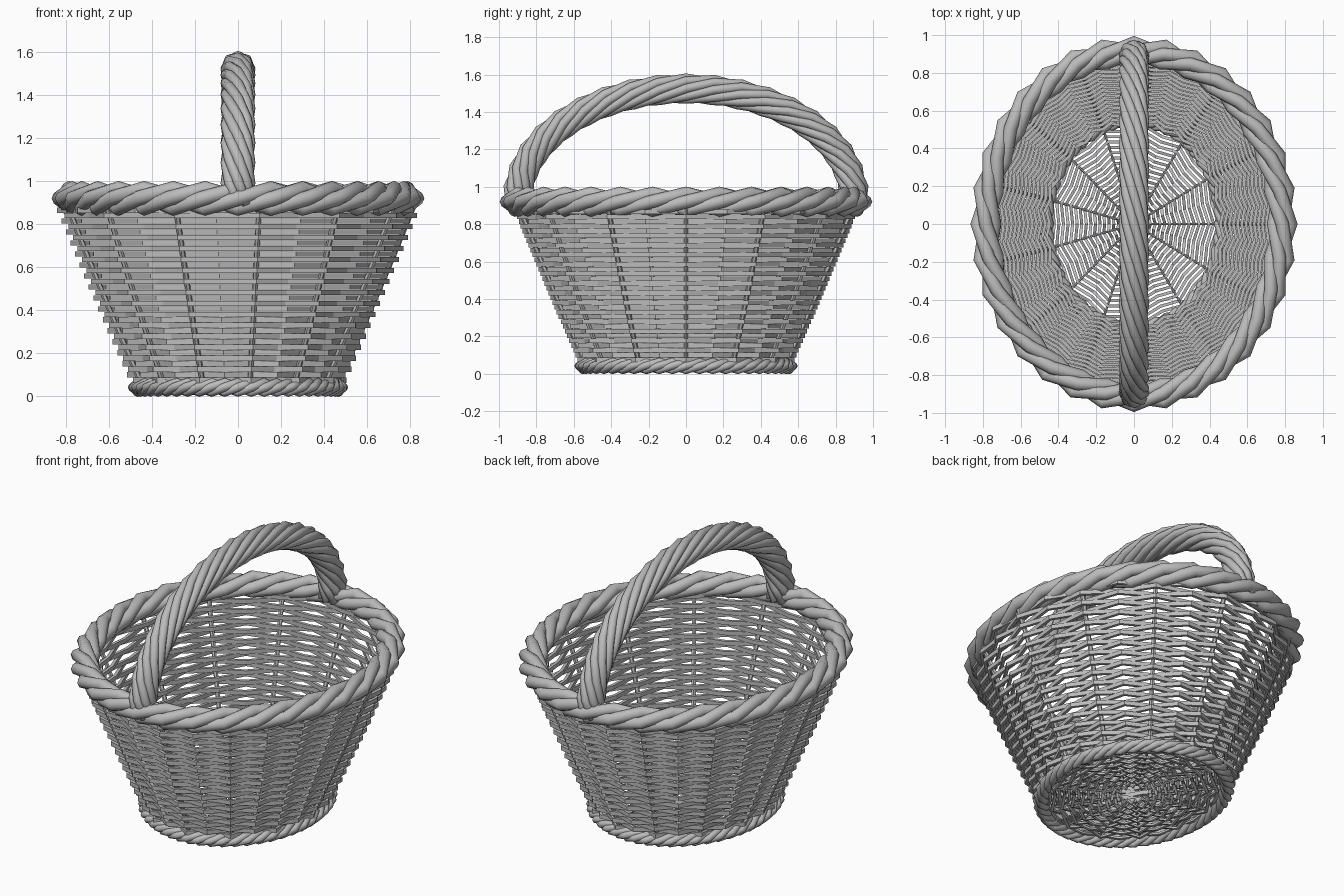
import bpy, bmesh, math
from mathutils import Vector
from math import sin, cos, pi, tau

if "Cube" in bpy.data.objects:
    bpy.data.objects.remove(bpy.data.objects["Cube"])

wicker = bpy.data.materials.new("wicker_grey")
wicker.diffuse_color = (0.5, 0.5, 0.5, 1)
wicker.use_nodes = True
wicker.node_tree.nodes["Principled BSDF"].inputs["Base Color"].default_value = wicker.diffuse_color

STAKES = 13


def sweep(bm, pts, section, ref, closed=False):
    """Sweep a cross-section (side, up) along a list of points."""
    n, m = len(pts), len(section)
    rings = []
    for i, p in enumerate(pts):
        a = pts[(i - 1) % n] if closed else pts[max(i - 1, 0)]
        b = pts[(i + 1) % n] if closed else pts[min(i + 1, n - 1)]
        t = (b - a).normalized()
        side = t.cross(ref).normalized()
        up = side.cross(t)
        rings.append([bm.verts.new(p + side * s + up * u) for s, u in section])
    for i in range(n if closed else n - 1):
        r, q = rings[i], rings[(i + 1) % n]
        for j in range(m):
            k = (j + 1) % m
            bm.faces.new((r[j], r[k], q[k], q[j]))
    if not closed:
        bm.faces.new(rings[0])
        bm.faces.new(rings[-1])


def finish(bm, name, smooth):
    bmesh.ops.recalc_face_normals(bm, faces=bm.faces[:])
    for f in bm.faces:
        f.smooth = smooth
    me = bpy.data.meshes.new(name)
    bm.to_mesh(me)
    bm.free()
    me.materials.append(wicker)
    ob = bpy.data.objects.new(name, me)
    bpy.context.collection.objects.link(ob)
    return ob


def circle(r, n):
    return [(r * cos(tau * i / n), r * sin(tau * i / n)) for i in range(n)]


def box(w, h):
    return [(-w / 2, -h / 2), (w / 2, -h / 2), (w / 2, h / 2), (-w / 2, h / 2)]


Z = Vector((0, 0, 1))
X = Vector((1, 0, 0))


def rope(name, path, binormal, strands, turns, samples, offset, radius, closed):
    """Twisted rope: path(t) gives the centre point and outward normal."""
    bm = bmesh.new()
    for s in range(strands):
        pts = []
        for i in range(samples if closed else samples + 1):
            t = i / samples
            p, nrm = path(t)
            a = tau * (turns * t + s / strands)
            pts.append(p + nrm * (offset * cos(a)) + binormal * (offset * sin(a)))
        sweep(bm, pts, circle(radius, 8), binormal, closed)
    return finish(bm, name, True)


def ring_path(rx, ry, z):
    def path(t):
        a = tau * t
        return (Vector((rx * cos(a), ry * sin(a), z)),
                Vector((cos(a) / rx, sin(a) / ry, 0)).normalized())
    return path


def handle_path(t):
    a = -0.06 + t * (pi + 0.12)
    return (Vector((0, 0.9 * cos(a), 0.93 + 0.595 * sin(a))),
            Vector((0, cos(a) / 0.9, sin(a) / 0.595)).normalized())


# Rim, foot and handle ropes (few samples per turn give the knobbly bends)
rope("rim_rope", ring_path(0.785, 0.915, 0.92), Z, 4, 8, 32, 0.046, 0.035, True)
rope("foot_rope", ring_path(0.468, 0.553, 0.042), Z, 4, 12, 48, 0.024, 0.02, True)
rope("handle_rope", handle_path, X, 8, 2.5, 20, 0.056, 0.025, False)


# Woven wall: closed zigzag rows, each row bending opposite to its neighbours
def wall_point(a, z, off):
    f = (z - 0.07) / 0.80
    f += 0.06 * f * (1 - f)
    return Vector(((0.468 + 0.342 * f + off) * cos(a),
                   (0.548 + 0.342 * f + off) * sin(a), z))


bm = bmesh.new()
ROWS, PITCH = 32, 0.0255
for row in range(ROWS):
    pts = [wall_point(pi * i / STAKES, 0.075 + PITCH * row,
                      0.024 * (-1) ** (i + row)) for i in range(2 * STAKES)]
    sweep(bm, pts, box(0.018, 0.0245), Z, True)
finish(bm, "wall_weave", False)

# Upright stakes
bm = bmesh.new()
for k in range(STAKES):
    a = tau * k / STAKES
    sweep(bm, [wall_point(a, z, 0) for z in (0.03, 0.35, 0.65, 0.9)],
          circle(0.013, 6), Vector((-sin(a), cos(a), 0)))
finish(bm, "wall_stakes", False)

# Woven base: zigzag rings passing over and under the spokes
bm = bmesh.new()
RINGS = 16
for ring in range(RINGS):
    r = 0.085 + 0.375 * ring / (RINGS - 1)
    pts = []
    for i in range(2 * STAKES):
        a = pi * i / STAKES
        q = r * (1 + 0.03 * (-1) ** i)
        pts.append(Vector((q * cos(a), q * 1.17 * sin(a),
                           0.042 + 0.014 * (-1) ** (i + ring))))
    sweep(bm, pts, box(0.016, 0.012), Z, True)
finish(bm, "base_weave", False)

# Base spokes
bm = bmesh.new()
for k in range(STAKES):
    a = tau * k / STAKES
    sweep(bm, [Vector((r * cos(a), r * 1.17 * sin(a), 0.042)) for r in (0.08, 0.47)],
          circle(0.006, 6), Z)
finish(bm, "base_spokes", False)
